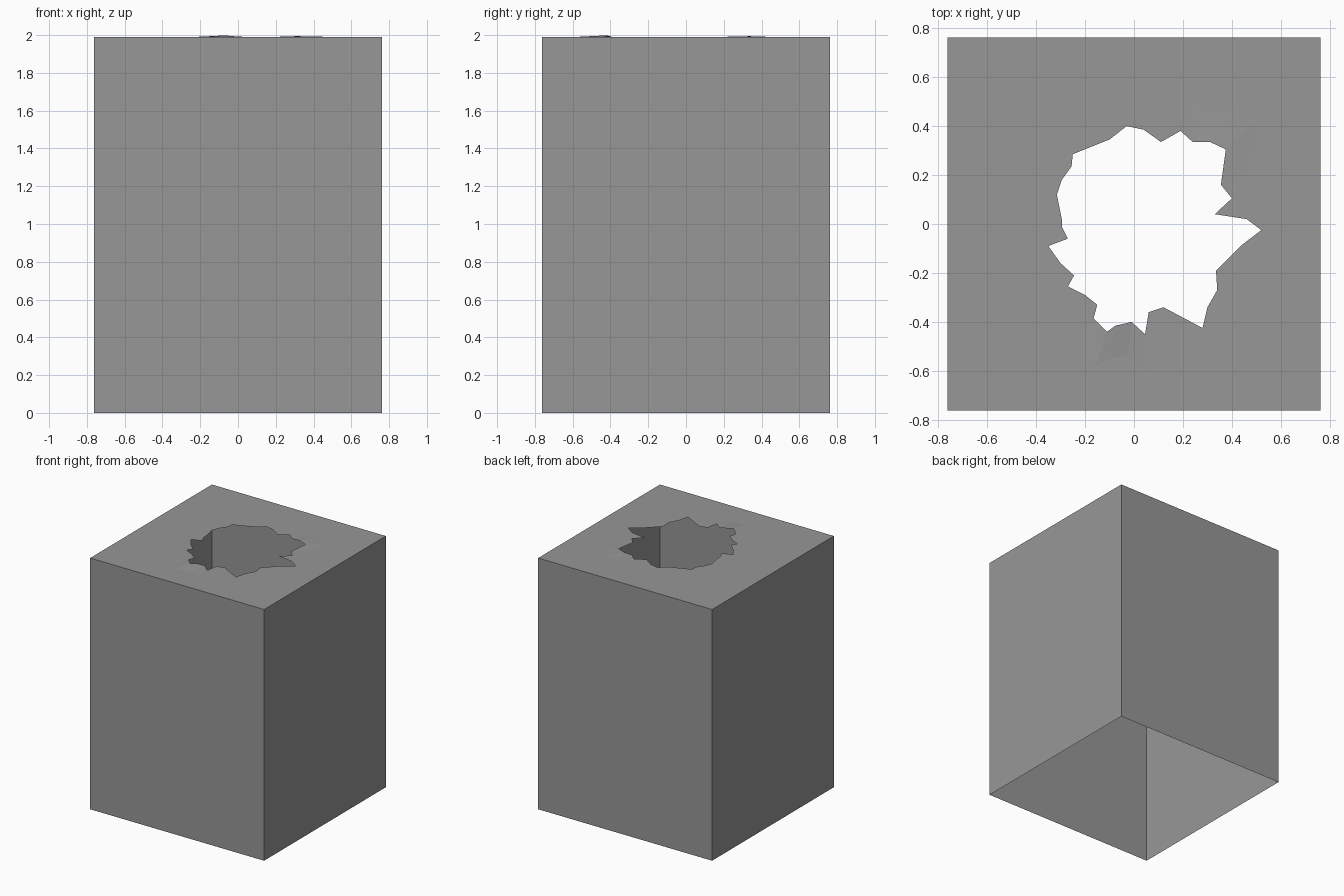
import bpy, bmesh
from mathutils import Vector

cube = bpy.data.objects.get("Cube")
if cube:
    bpy.data.objects.remove(cube, do_unlink=True)

HALF, TOP = 0.762, 1.99
CENTRE = Vector((0.03, -0.02))

# Torn hole outline, clockwise from the back, in hundredths of a unit
HOLE = [(-3, 40), (4, 38.5), (11, 33.5), (19, 38), (24, 33.5), (31, 33.5), (37.5, 30.5),
        (35.5, 16), (40, 10.5), (33, 4), (46, 2), (52, -2.5), (43.5, -9), (33.5, -19),
        (34, -27), (30, -34), (28, -42.5), (12, -34), (6, -36), (4.5, -45), (-1, -40),
        (-7.5, -41.5), (-11, -44), (-16.5, -38.5), (-15, -33), (-20, -29), (-27, -25.5),
        (-24.5, -21), (-30, -16), (-35, -9), (-27, -6), (-29.5, -1), (-29.5, 2),
        (-31.5, 12), (-29.5, 18), (-25.5, 23.5), (-25, 28.5), (-10, 34.5)]
outline = [Vector(p) / 100 for p in HOLE]


def make_material(name, value):
    mat = bpy.data.materials.new(name)
    mat.use_nodes = True
    colour = (value, value, value, 1)
    mat.diffuse_color = colour
    mat.node_tree.nodes["Principled BSDF"].inputs["Base Color"].default_value = colour
    return mat


def make_object(name, bm, mat):
    mesh = bpy.data.meshes.new(name)
    bm.to_mesh(mesh)
    bm.free()
    mesh.materials.append(mat)
    obj = bpy.data.objects.new(name, mesh)
    bpy.context.collection.objects.link(obj)
    return obj


def loop_edges(bm, verts):
    return [bm.edges.new((a, b)) for a, b in zip(verts, verts[1:] + verts[:1])]


def square(bm, z):
    corners = [(-1, -1), (1, -1), (1, 1), (-1, 1)]
    return [bm.verts.new((x * HALF, y * HALF, z)) for x, y in corners]


def rim_height(p):
    # Slightly lifted flaps at the front and back right of the hole
    front = max(0, 1 - (p - Vector((-0.075, -0.425))).length / 0.1)
    back = max(0, 1 - (p - Vector((0.33, 0.33))).length / 0.15)
    return TOP + 0.01 * front + 0.005 * back


grey = make_material("plain grey", 0.31)

# Side walls, open at the bottom
bm = bmesh.new()
low, high = square(bm, 0), square(bm, TOP)
for i in range(4):
    j = (i + 1) % 4
    bm.faces.new((low[i], low[j], high[j], high[i]))
make_object("side_walls", bm, grey)

# Thin top sheet with the torn hole
bm = bmesh.new()
rim = [bm.verts.new((p.x, p.y, rim_height(p))) for p in outline]
spread = [CENTRE + (p - CENTRE) * 1.35 for p in outline]
ring = [bm.verts.new((p.x, p.y, TOP)) for p in spread]
edges = loop_edges(bm, ring) + loop_edges(bm, square(bm, TOP))
bmesh.ops.triangle_fill(bm, edges=edges, use_beauty=True, normal=(0, 0, 1))
for i in range(len(rim)):
    j = (i + 1) % len(rim)
    bm.faces.new((rim[i], ring[i], ring[j], rim[j]))
bmesh.ops.recalc_face_normals(bm, faces=bm.faces)
if sum(f.normal.z for f in bm.faces) < 0:
    bmesh.ops.reverse_faces(bm, faces=bm.faces)
make_object("torn_top", bm, grey)
